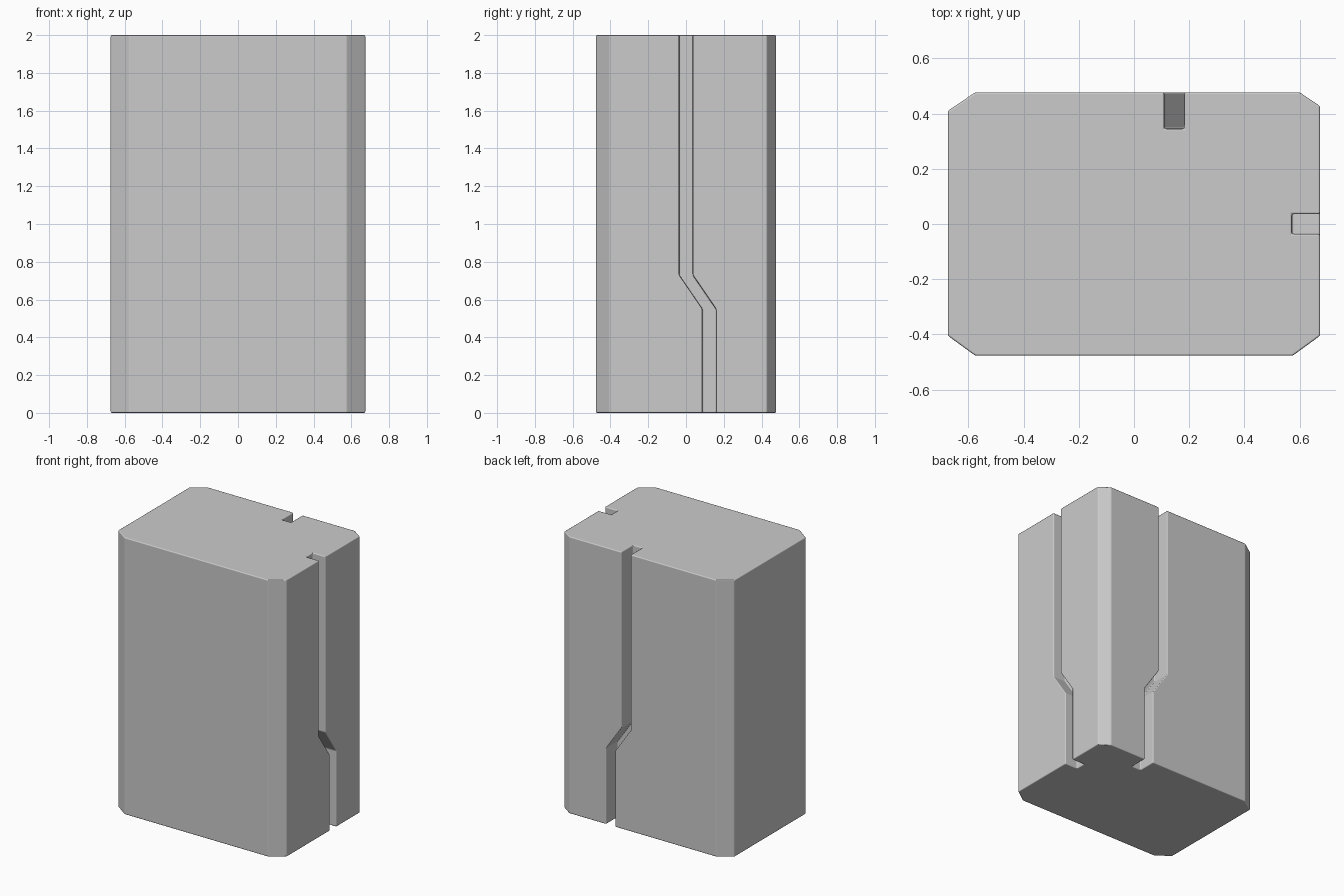
import bpy, bmesh, math
from mathutils import Vector

if "Cube" in bpy.data.objects:
    bpy.data.objects.remove(bpy.data.objects["Cube"])


def prism(name, points, offset):
    """Extrude a flat outline along an offset vector into a closed solid."""
    bm = bmesh.new()
    face = bm.faces.new([bm.verts.new(p) for p in points])
    ext = bmesh.ops.extrude_face_region(bm, geom=[face])
    moved = [g for g in ext["geom"] if isinstance(g, bmesh.types.BMVert)]
    bmesh.ops.translate(bm, verts=moved, vec=Vector(offset))
    bmesh.ops.recalc_face_normals(bm, faces=bm.faces)
    mesh = bpy.data.meshes.new(name)
    bm.to_mesh(mesh)
    bm.free()
    obj = bpy.data.objects.new(name, mesh)
    bpy.context.collection.objects.link(obj)
    return obj


X, Y, H = 0.674, 0.477, 2.0

# Block with chamfered corners, the back right one smaller
outline = [(-0.575, -Y), (0.575, -Y), (X, -0.405), (X, 0.427),
           (0.6, Y), (-0.575, Y), (-X, 0.41), (-X, -0.405)]
block = prism("block", [(x, y, 0) for x, y in outline], (0, 0, H))


# Groove path with a sideways jog near the bottom: (sideways, z)
def groove(center, width=0.072, jog=0.123):
    path = [(0, H + 0.1), (0, 0.73), (jog, 0.55), (jog, -0.1)]
    left = [(center + s - width / 2, z) for s, z in path]
    right = [(center + s + width / 2, z) for s, z in path]
    return left + right[::-1]


right_cutter = prism("right_groove_cutter",
                     [(0.572, s, z) for s, z in groove(0.0)], (0.2, 0, 0))
back_cutter = prism("back_groove_cutter",
                    [(s, 0.345, z) for s, z in groove(0.146)], (0, 0.2, 0))

# Cut the grooves, then soften all edges
for cutter in (right_cutter, back_cutter):
    cutter.hide_render = True
    mod = block.modifiers.new("groove", "BOOLEAN")
    mod.operation = "DIFFERENCE"
    mod.solver = "EXACT"
    mod.object = cutter

bevel = block.modifiers.new("soft_edges", "BEVEL")
bevel.width = 0.007
bevel.segments = 2
bevel.limit_method = "ANGLE"
bevel.angle_limit = math.radians(25)
bevel.harden_normals = True

bpy.context.view_layer.objects.active = block
block.select_set(True)
for mod in list(block.modifiers):
    bpy.ops.object.modifier_apply(modifier=mod.name)
for cutter in (right_cutter, back_cutter):
    bpy.data.objects.remove(cutter)
